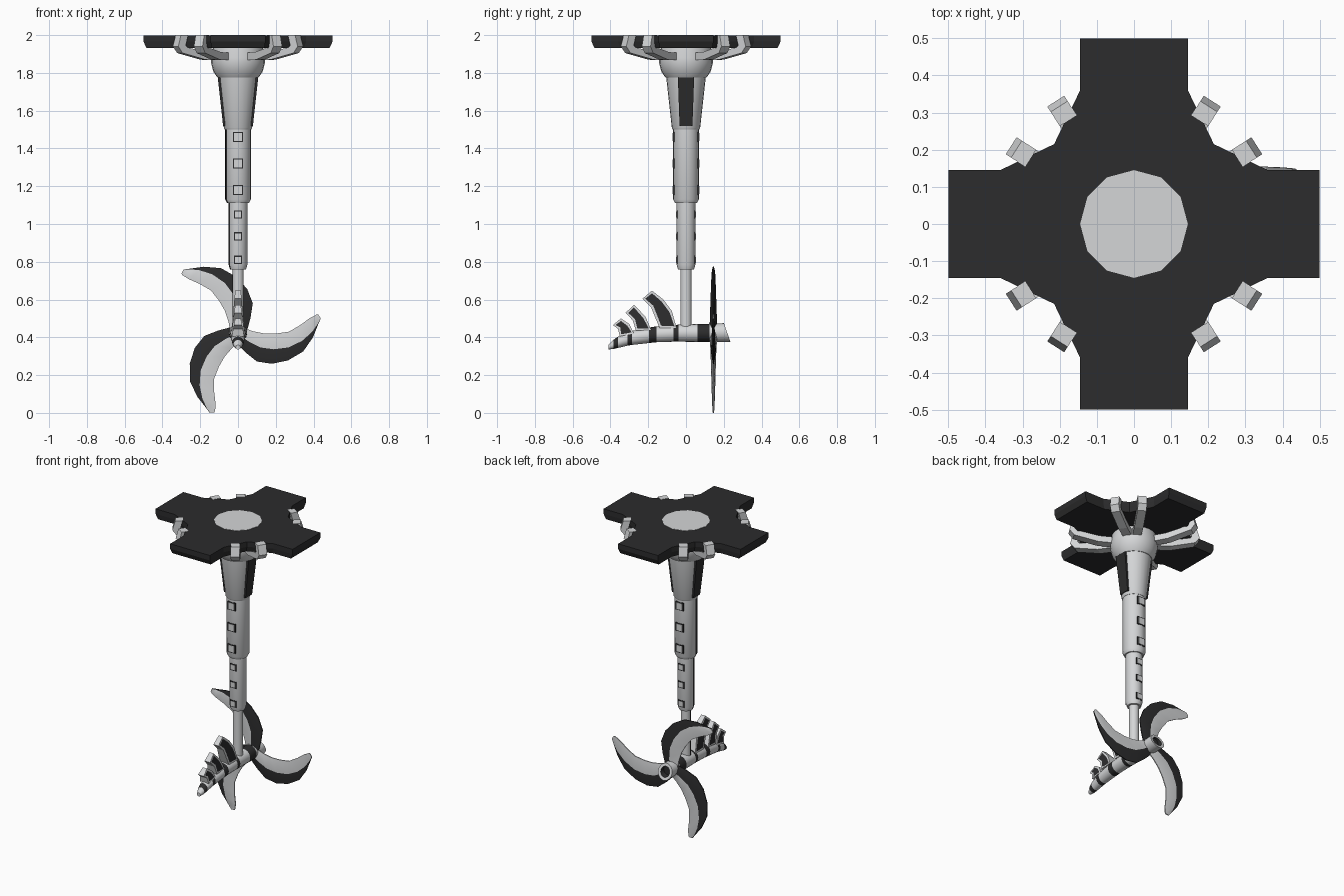
import bpy, bmesh, math
from mathutils import Vector, Matrix

if "Cube" in bpy.data.objects:
    bpy.data.objects.remove(bpy.data.objects["Cube"])


def material(name, rgb):
    m = bpy.data.materials.new(name)
    m.diffuse_color = (*rgb, 1)
    m.use_nodes = True
    m.node_tree.nodes["Principled BSDF"].inputs["Base Color"].default_value = m.diffuse_color
    return m


GREY = material("light_grey", (0.66, 0.67, 0.68))
BLACK = material("soft_black", (0.025, 0.025, 0.026))


def finish(name, bm, smooth=True):
    bmesh.ops.recalc_face_normals(bm, faces=bm.faces)
    me = bpy.data.meshes.new(name)
    bm.to_mesh(me)
    bm.free()
    me.materials.append(GREY)
    me.materials.append(BLACK)
    if smooth:
        me.shade_smooth()
        me.set_sharp_from_angle(angle=math.radians(35))
    ob = bpy.data.objects.new(name, me)
    bpy.context.collection.objects.link(ob)
    return ob


def loft(name, rings, rule=lambda i, j: 0, smooth=True, caps=(0, 0)):
    """Bridge closed rings of equal length; rule(segment, side) gives the colour."""
    bm = bmesh.new()
    vs = [[bm.verts.new(p) for p in r] for r in rings]
    n = len(rings[0])
    for i in range(len(vs) - 1):
        for j in range(n):
            k = (j + 1) % n
            f = bm.faces.new((vs[i][j], vs[i][k], vs[i + 1][k], vs[i + 1][j]))
            f.material_index = rule(i, j)
    for ring, c in ((vs[0], caps[0]), (vs[-1], caps[1])):
        bm.faces.new(ring).material_index = c
    return finish(name, bm, smooth)


def lathe(name, profile, n=24, rule=lambda i, j: 0, caps=(0, 0)):
    rings = [[(r * math.cos(2 * math.pi * j / n), r * math.sin(2 * math.pi * j / n), z)
              for j in range(n)] for r, z in profile]
    return loft(name, rings, rule, caps=caps)


def box(name, lo, hi, mat):
    ring = lambda z: [(lo[0], lo[1], z), (hi[0], lo[1], z), (hi[0], hi[1], z), (lo[0], hi[1], z)]
    return loft(name, [ring(lo[2]), ring(hi[2])], lambda i, j: mat, False, (mat, mat))


# Cross-shaped mounting plate
quarter = [(0.5, 0.145), (0.36, 0.145), (0.215, 0.215), (0.145, 0.36), (0.145, 0.5)]
outline = []
for q in range(4):
    c, s = round(math.cos(q * math.pi / 2)), round(math.sin(q * math.pi / 2))
    outline += [(x * c - y * s, x * s + y * c) for x, y in quarter]
loft("mount_plate", [[(x * k, y * k, z) for x, y in outline]
                     for k, z in ((0.97, 1.932), (1, 1.965), (1, 1.998))],
     lambda i, j: 1, False, (1, 1))
lathe("plate_cap", [(0.145, 1.985), (0.145, 2.0)], 12)

# Eight claws gripping the plate, a pair on each diagonal
claw = [((0.08, 1.865), (0.08, 1.905)), ((0.22, 1.87), (0.21, 1.91)),
        ((0.365, 1.905), (0.335, 1.935)), ((0.392, 1.94), (0.345, 1.945)),
        ((0.375, 2.0), (0.33, 2.0))]
for q in range(4):
    for a in (32.5, 57.5):
        rot = Matrix.Rotation(math.radians(a + 90 * q), 4, 'Z')
        rings = [[rot @ Vector((r, w, z)) for r, z, w in
                  ((*o, -0.027), (*o, 0.027), (*i, 0.027), (*i, -0.027))] for o, i in claw]
        loft("claw", rings, smooth=False)


# Telescoping column with a black strip on its left side
def strip(i, j):
    a = (j + 0.5) * 15
    return int(180 < a < 210)


lathe("neck", [(0.13, 1.95), (0.142, 1.88), (0.142, 1.85), (0.13, 1.805), (0.108, 1.775)])
lathe("collar", [(0.106, 1.79), (0.075, 1.51), (0.07, 1.5)])
lathe("upper_tube", [(0.068, 1.52), (0.068, 1.13), (0.058, 1.11)], rule=strip)
lathe("lower_tube", [(0.05, 1.13), (0.05, 0.785), (0.042, 0.76)], rule=strip)
lathe("shaft", [(0.03, 0.78), (0.03, 0.43)], rule=strip)

# Black side panels on the collar
for s in (-1, 1):
    loft("collar_panel", [[(s * (x - 0.025), -w, z), (s * x, -w, z), (s * x, w, z), (s * (x - 0.025), w, z)]
                          for x, w, z in ((0.079, 0.034, 1.52), (0.107, 0.043, 1.775))],
         lambda i, j: 1, False, (1, 1))

# Framed square studs down the front and back of the tubes
for r, h, zs in ((0.068, 0.027, (1.46, 1.32, 1.18)), (0.05, 0.022, (1.05, 0.935, 0.81))):
    for z in zs:
        for s in (-1, 1):
            for name, k, out, mat in (("stud_frame", h, 0.001, 1), ("stud_face", h - 0.006, 0.003, 0)):
                y0, y1 = sorted((s * (r - 0.01), s * (r + out)))
                box(name, (-k, y0, z - k), (k, y1, z + k), mat)

# Tapered horizontal body with black bands and a slanted tail
stations = [(-0.41, 0.348, 0.012), (-0.385, 0.362, 0.024), (-0.36, 0.374, 0.03), (-0.31, 0.391, 0.035),
            (-0.285, 0.397, 0.037), (-0.195, 0.411, 0.041), (-0.155, 0.416, 0.042),
            (-0.065, 0.421, 0.044), (-0.04, 0.422, 0.045), (0.06, 0.423, 0.047),
            (0.125, 0.424, 0.048), (0.165, 0.424, 0.049), (0.218, 0.425, 0.05),
            (0.217, 0.425, 0.032), (0.19, 0.425, 0.03)]
N = 20
rings = []
for y, zc, r in stations:
    tilt = 0.35 if y > 0.2 else 0
    rings.append([(r * math.cos(2 * math.pi * j / N), y - tilt * r * math.sin(2 * math.pi * j / N),
                   zc + r * math.sin(2 * math.pi * j / N)) for j in range(N)])
loft("body", rings, lambda i, j: int(i in (1, 3, 5, 7, 9, 13)), caps=(0, 1))

# Three forward-leaning fins with black inset sides
fins = [[(-0.05, 0.45), (-0.075, 0.54), (-0.12, 0.6), (-0.18, 0.647), (-0.23, 0.605), (-0.185, 0.56),
         (-0.165, 0.51), (-0.14, 0.45)],
        [(-0.185, 0.44), (-0.215, 0.51), (-0.275, 0.572), (-0.32, 0.53), (-0.282, 0.49), (-0.265, 0.435)],
        [(-0.275, 0.42), (-0.3, 0.47), (-0.345, 0.5), (-0.387, 0.465), (-0.36, 0.445), (-0.35, 0.405)]]
for pts in fins:
    bm = bmesh.new()
    z0, z1 = min(p[1] for p in pts), max(p[1] for p in pts)
    half = lambda z: 0.033 - 0.018 * (z - z0) / (z1 - z0)
    sides = [[bm.verts.new((s * half(z), y, z)) for y, z in pts] for s in (-1, 1)]
    caps = [bm.faces.new(v) for v in sides]
    n = len(pts)
    for j in range(n):
        k = (j + 1) % n
        bm.faces.new((sides[0][j], sides[0][k], sides[1][k], sides[1][j]))
    bmesh.ops.recalc_face_normals(bm, faces=bm.faces)
    bmesh.ops.inset_individual(bm, faces=caps, thickness=0.014)
    for f in caps:
        f.material_index = 1
    finish("fin", bm, False)

# Three swept propeller blades: concave edge, convex edge, black share of width
blade = [((0.03, 0.03), (-0.01, -0.05), 0.5), ((0.08, 0.012), (0.04, -0.10), 0.5),
         ((0.14, 0.0), (0.10, -0.148), 0.5), ((0.2, 0.0), (0.18, -0.16), 0.48),
         ((0.27, 0.01), (0.265, -0.142), 0.45), ((0.33, 0.045), (0.345, -0.095), 0.4),
         ((0.38, 0.082), (0.397, -0.02), 0.28), ((0.415, 0.1), (0.425, 0.05), 0.08),
         ((0.425, 0.1), (0.438, 0.08), 0.05)]
for b in range(3):
    rot = Matrix.Translation((0, 0.145, 0.42)) @ Matrix.Rotation(math.radians(-120 * b), 4, 'Y')
    rings = []
    for i, (l, t, f) in enumerate(blade):
        l, t = Vector((l[0], 0, l[1])), Vector((t[0], 0, t[1]))
        mid = t.lerp(l, f)
        th = Vector((0, 0.021 - 0.0022 * i, 0))
        e = Vector((0, 0.003, 0))
        rings.append([rot @ p for p in (l - e, mid - th, t - e, t + e, mid + th, l + e)])
    loft("propeller_blade", rings, lambda i, j: int(j in (1, 2, 3)))
